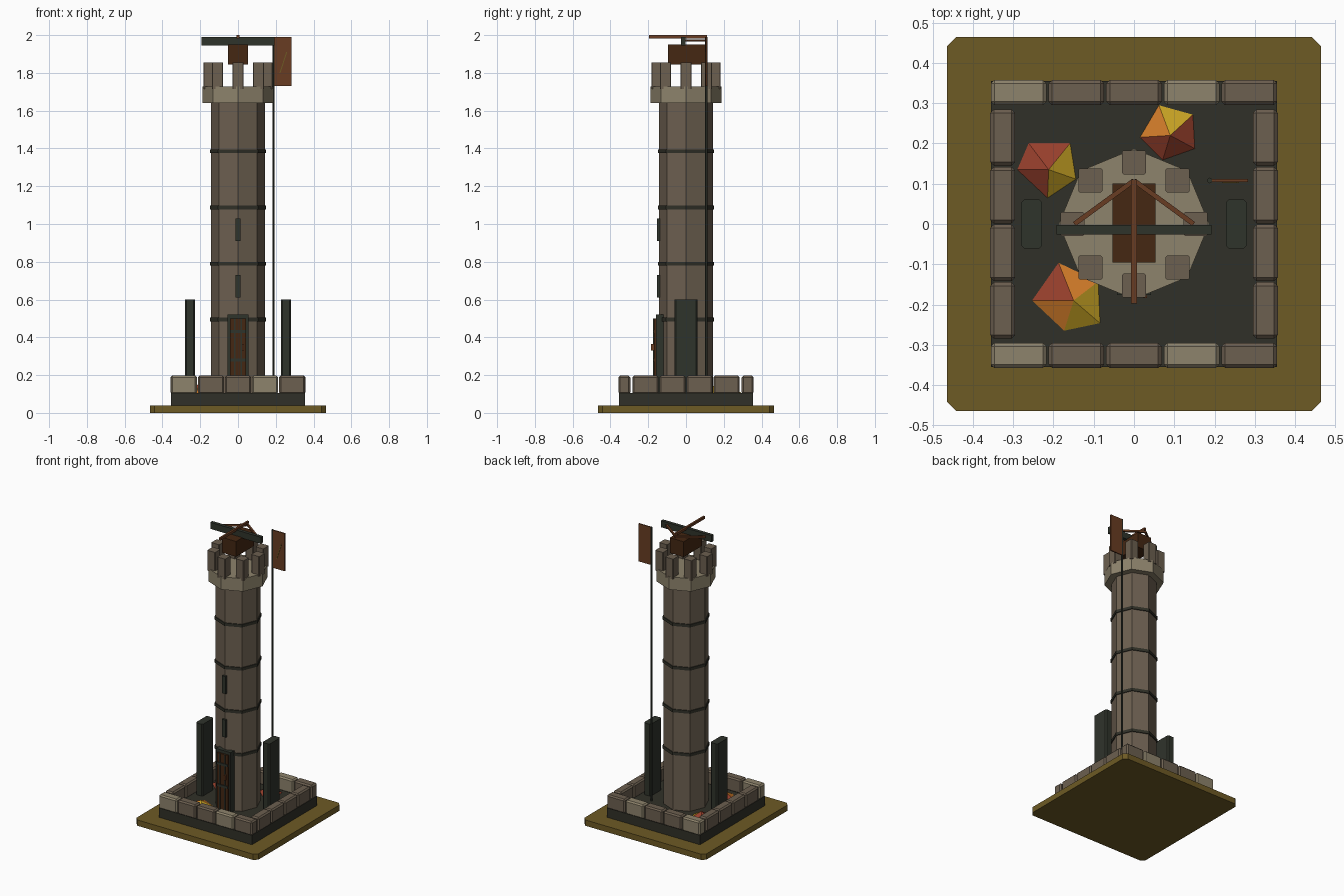
import bpy, bmesh, math
from mathutils import Vector

if "Cube" in bpy.data.objects:
    bpy.data.objects.remove(bpy.data.objects["Cube"])


def mat(name, r, g, b):
    m = bpy.data.materials.new(name)
    m.diffuse_color = (r, g, b, 1)
    m.use_nodes = True
    m.node_tree.nodes["Principled BSDF"].inputs["Base Color"].default_value = m.diffuse_color
    return m


STONE = mat("stone", .150, .115, .080)
PALE = mat("pale stone", .270, .228, .150)
DARK = mat("dark slate", .030, .030, .021)
IRON = mat("green iron", .028, .033, .024)
GRASS = mat("dry grass", .155, .103, .018)
WOOD = mat("dark wood", .058, .020, .006)
RUST = mat("rust brown", .140, .046, .016)
RED = mat("leaf red", .310, .050, .025)
ORANGE = mat("leaf orange", .640, .200, .022)
YELLOW = mat("leaf yellow", .580, .370, .018)


def finish(name, bm, *mats):
    bmesh.ops.recalc_face_normals(bm, faces=bm.faces)
    me = bpy.data.meshes.new(name)
    bm.to_mesh(me)
    bm.free()
    for m in mats:
        me.materials.append(m)
    ob = bpy.data.objects.new(name, me)
    bpy.context.collection.objects.link(ob)
    return ob


def box(name, m, x0, x1, y0, y1, z0, z1, bevel=0, upright_only=False):
    bm = bmesh.new()
    bmesh.ops.create_cube(bm, size=1)
    for v in bm.verts:
        v.co = Vector(((x0, x1)[v.co.x > 0], (y0, y1)[v.co.y > 0], (z0, z1)[v.co.z > 0]))
    if bevel:
        edges = [e for e in bm.edges if not upright_only
                 or abs(e.verts[0].co.z - e.verts[1].co.z) > 1e-4]
        bmesh.ops.bevel(bm, geom=edges, offset=bevel, segments=1, affect='EDGES')
    return finish(name, bm, m)


def prism(name, m, r, z0, z1, sides=8, x=0, y=0):
    bm = bmesh.new()
    bmesh.ops.create_cone(bm, cap_ends=True, segments=sides, radius1=r, radius2=r, depth=z1 - z0)
    bmesh.ops.translate(bm, verts=bm.verts, vec=(x, y, (z0 + z1) / 2))
    return finish(name, bm, m)


def bar(name, m, a, b, t):
    a, b = Vector(a), Vector(b)
    bm = bmesh.new()
    bmesh.ops.create_cube(bm, size=1)
    bmesh.ops.scale(bm, verts=bm.verts, vec=(t, t, (b - a).length))
    ob = finish(name, bm, m)
    ob.rotation_euler = (b - a).to_track_quat('Z', 'Y').to_euler()
    ob.location = (a + b) / 2
    return ob


# ground plate and plinth
box("ground_plate", GRASS, -.465, .465, -.465, .465, 0, .04, .024, True)
box("plinth", DARK, -.355, .355, -.355, .355, .04, .105)

# low stone wall around the yard
for side, s in (("front", -1), ("back", 1)):
    ya, yb = sorted((s * .295, s * .358))
    for i in range(5):
        x = -.2865 + i * .14325
        box(f"{side}_wall_stone_{i}", PALE if i in (0, 3) else STONE,
            x - .069, x + .069, ya, yb, .10, .197, .009)
for side, s in (("left", -1), ("right", 1)):
    xa, xb = sorted((s * .295, s * .357))
    for i in range(4):
        y = -.2145 + i * .143
        box(f"{side}_wall_stone_{i}", STONE, xa, xb, y - .07, y + .07, .10, .197, .009)

# octagonal tower with iron bands
prism("tower_shaft", STONE, .143, .10, 1.65)
for i, z in enumerate((.495, .79, 1.087, 1.385)):
    prism(f"tower_band_{i}", DARK, .149, z - .01, z + .01)

# parapet and merlons
prism("parapet", PALE, .187, 1.64, 1.728)
for i in range(8):
    a = i * math.pi / 4
    x, y = .153 * math.cos(a), .153 * math.sin(a)
    box(f"merlon_{i}", STONE, x - .03, x + .03, y - .03, y + .03, 1.715, 1.855, .004, True)

# arrow slits
for i, z in enumerate((.67, .97)):
    box(f"arrow_slit_{i}", IRON, -.014, .014, -.154, -.13, z - .06, z + .06)

# door with frame, planks, straps and handle
box("door_frame", IRON, -.056, .056, -.160, -.09, .10, .52)
box("door_panel", WOOD, -.042, .042, -.170, -.15, .10, .50)
for i, x in enumerate((-.018, .018)):
    box(f"door_strip_{i}", IRON, x - .004, x + .004, -.174, -.165, .10, .50)
for i, z in enumerate((.28, .43)):
    box(f"door_strap_{i}", IRON, -.042, .042, -.176, -.165, z - .008, z + .008)
box("door_handle", RUST, .022, .032, -.184, -.168, .33, .365)

# upright slabs either side
for side, s in (("left", -1), ("right", 1)):
    xa, xb = sorted((s * .228, s * .281))
    box(f"{side}_slab", IRON, xa, xb, -.061, .061, .10, .60, .008, True)

# flagpole and flag
prism("flagpole", IRON, .007, .10, 1.99, 6, .188, .108)
box("flag", RUST, .188, .283, .104, .112, 1.73, 1.99)
bar("flag_stripe", GRASS, (.222, .104, 1.80), (.258, .104, 1.91), .005)

# mounted crossbow on the roof
box("crossbow_stock", WOOD, -.053, .053, -.096, .101, 1.845, 1.95)
box("crossbow_limb", IRON, -.193, .193, -.026, -.003, 1.945, 1.99)
box("crossbow_bolt", RUST, -.007, .007, -.197, .11, 1.983, 2.0)
for side, s in (("left", -1), ("right", 1)):
    bar(f"{side}_bowstring", RUST, (s * .148, 0, 1.972), (0, .108, 1.972), .012)

# faceted leaf piles: centre, outline, colour per facet
piles = (
    ((-.212, .135), ((-.295, .135), (-.265, .205), (-.155, .205), (-.14, .11), (-.215, .06)),
     (0, 0, 2, 2, 0)),
    ((.09, .22), ((.01, .215), (.06, .30), (.15, .275), (.155, .185), (.07, .155)),
     (1, 2, 0, 0, 0)),
    ((-.15, -.19), ((-.26, -.19), (-.19, -.09), (-.085, -.14), (-.08, -.25), (-.175, -.27)),
     (0, 1, 2, 2, 1)),
)
for i, (c, ring, cols) in enumerate(piles):
    bm = bmesh.new()
    tip = bm.verts.new((*c, .15))
    rim = [bm.verts.new((x, y, .102)) for x, y in ring]
    for k, col in enumerate(cols):
        bm.faces.new((tip, rim[(k + 1) % 5], rim[k])).material_index = col
    bm.faces.new(rim)
    finish(f"leaf_pile_{i}", bm, RED, ORANGE, YELLOW)
